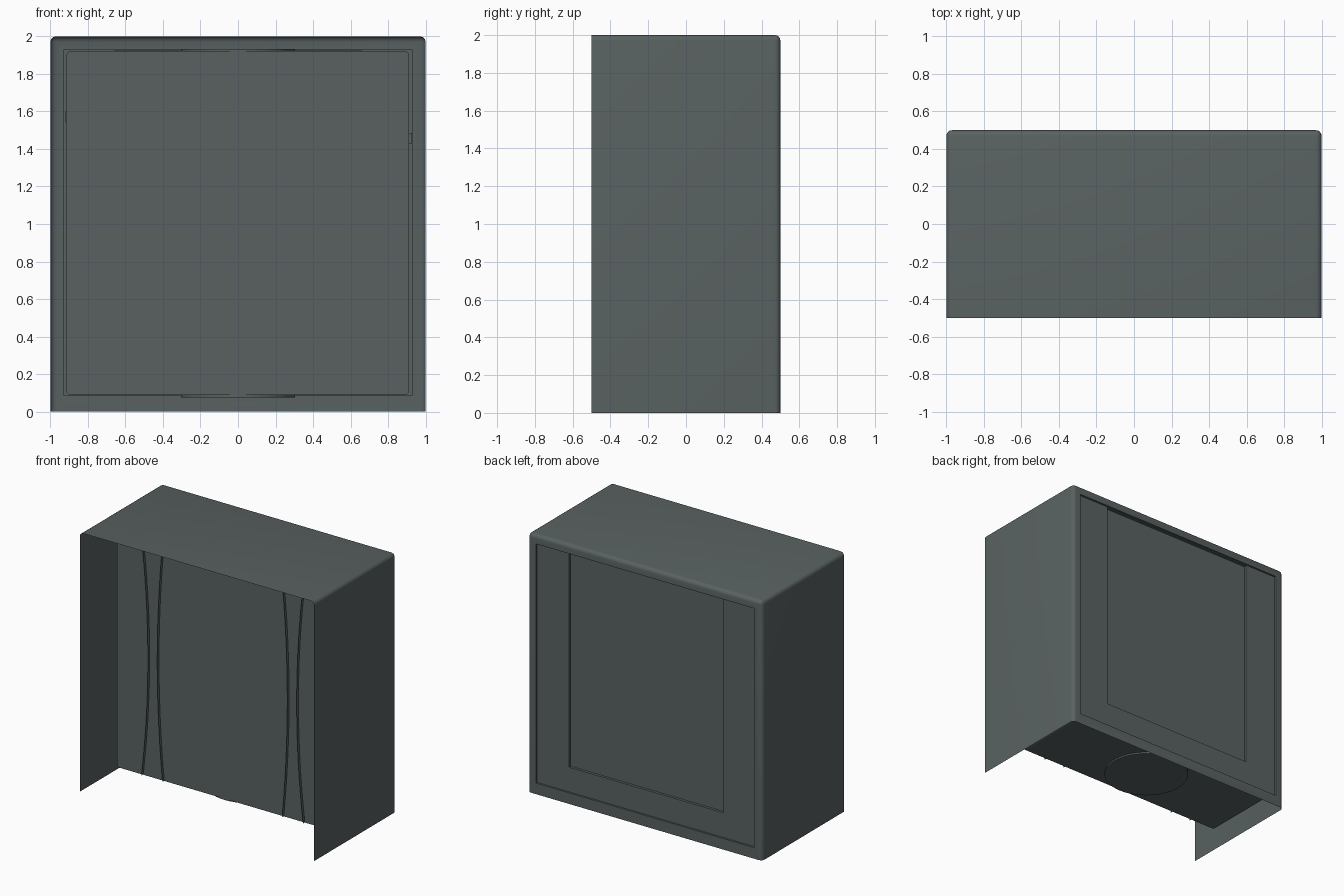
import bpy, bmesh, math
from mathutils import Matrix

if "Cube" in bpy.data.objects:
    bpy.data.objects.remove(bpy.data.objects["Cube"])

mat = bpy.data.materials.new("slate_grey")
mat.diffuse_color = (0.10, 0.12, 0.12, 1)
mat.use_nodes = True
mat.node_tree.nodes["Principled BSDF"].inputs["Base Color"].default_value = mat.diffuse_color


def finish(bm, name, normals=True):
    if normals:
        bmesh.ops.recalc_face_normals(bm, faces=bm.faces[:])
    me = bpy.data.meshes.new(name)
    bm.to_mesh(me)
    bm.free()
    ob = bpy.data.objects.new(name, me)
    me.materials.append(mat)
    bpy.context.collection.objects.link(ob)
    bpy.ops.object.select_all(action='DESELECT')
    ob.select_set(True)
    bpy.context.view_layer.objects.active = ob
    bpy.ops.object.shade_smooth_by_angle(angle=math.radians(35))
    return ob


def box_bm(x0, x1, y0, y1, z0, z1):
    bm = bmesh.new()
    m = Matrix.Translation(((x0 + x1) / 2, (y0 + y1) / 2, (z0 + z1) / 2)) \
        @ Matrix.Diagonal((x1 - x0, y1 - y0, z1 - z0, 1))
    bmesh.ops.create_cube(bm, size=1, matrix=m)
    return bm


# outer shell: thin sheet, open at the front and underneath, soft back edges
bm = box_bm(-1, 1, -0.5, 0.5, 0, 2)
gone = [f for f in bm.faces if f.normal.y < -0.9 or f.normal.z < -0.9]
bmesh.ops.delete(bm, geom=gone, context='FACES')
edges = [e for e in bm.edges if len(e.link_faces) == 2]
bmesh.ops.bevel(bm, geom=edges, offset=0.03, segments=4, profile=0.5, affect='EDGES')
# stepped recesses in the back wall
bm.normal_update()
back = max((f for f in bm.faces if f.normal.y > 0.99), key=lambda f: f.calc_area())
for w, z0, z1, y in [(0.93, 0.085, 1.93, 0.5), (0.93, 0.085, 1.93, 0.485),
                     (0.66, 0.275, 1.925, 0.485), (0.66, 0.275, 1.925, 0.465)]:
    bmesh.ops.inset_individual(bm, faces=[back], thickness=0.01)
    for v in back.verts:
        v.co = (math.copysign(w, v.co.x), y, z1 if v.co.z > 1 else z0)
finish(bm, "outer_shell", normals=False)

# inner cabinet with rounded corners
FRONT = -0.17
bm = box_bm(-0.915, 0.912, FRONT, 0.45, 0.088, 1.922)
edges = [e for e in bm.edges if abs(e.verts[0].co.y - e.verts[1].co.y) > 0.1]
bmesh.ops.bevel(bm, geom=edges, offset=0.025, segments=4, profile=0.5, affect='EDGES')
finish(bm, "inner_cabinet")

# pivot discs under and above the cabinet
for name, z in (("lower_disc", 0.083), ("upper_disc", 1.927)):
    bm = bmesh.new()
    bmesh.ops.create_cone(bm, cap_ends=True, segments=48, radius1=0.305, radius2=0.305,
                          depth=0.014, matrix=Matrix.Translation((0, 0.14, z)))
    finish(bm, name)

# curved trim ribs standing on the cabinet front
for side, label in ((-1, "left"), (1, "right")):
    for x_end, x_mid, part in ((0.69, 0.635, "outer"), (0.51, 0.555, "inner")):
        bm = bmesh.new()
        rows = []
        for i in range(25):
            t = i / 24
            x = side * (x_end + (x_mid - x_end) * 4 * t * (1 - t))
            z = 0.09 + 1.83 * t
            rows.append([bm.verts.new((x, y, z)) for y in (FRONT, FRONT - 0.022)])
        for a, b in zip(rows, rows[1:]):
            bm.faces.new((a[0], a[1], b[1], b[0]))
        finish(bm, f"{label}_{part}_rib")

# small side catches
finish(box_bm(0.91, 0.928, -0.14, -0.10, 1.43, 1.485), "right_catch")
finish(box_bm(-0.92, -0.913, -0.14, -0.10, 1.54, 1.60), "left_catch")
